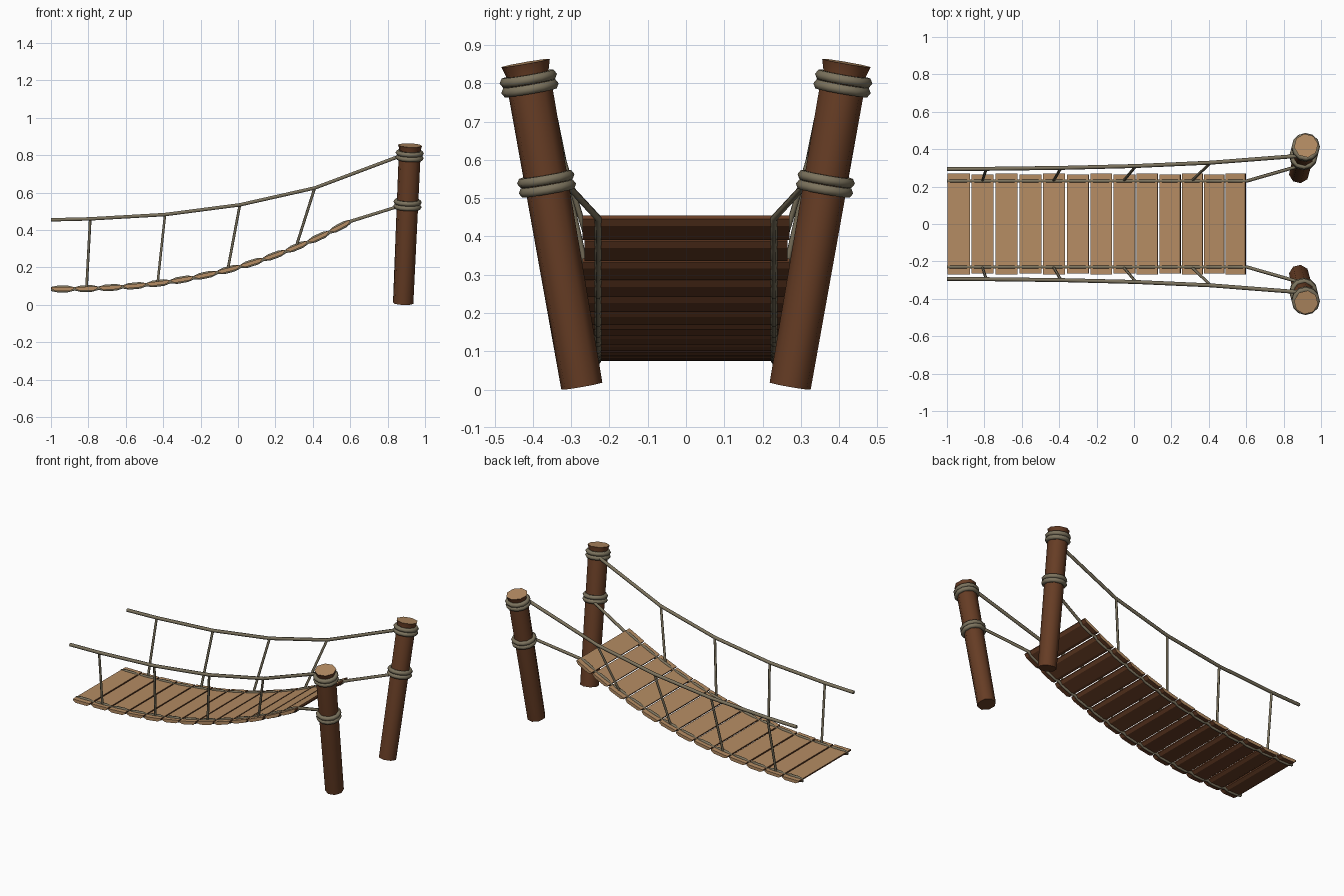
import bpy, bmesh, math
from mathutils import Vector, Matrix

if "Cube" in bpy.data.objects:
    bpy.data.objects.remove(bpy.data.objects["Cube"])


def material(name, rgb):
    m = bpy.data.materials.new(name)
    m.diffuse_color = (*rgb, 1)
    m.use_nodes = True
    m.node_tree.nodes["Principled BSDF"].inputs["Base Color"].default_value = m.diffuse_color
    return m


BARK = material("brown bark", (0.133, 0.046, 0.018))
WOOD = material("tan cut wood", (0.46, 0.262, 0.125))
ROPE = material("grey rope", (0.20, 0.17, 0.11))


def add_mesh(name, bm, mats, smooth=None):
    bmesh.ops.recalc_face_normals(bm, faces=bm.faces)
    me = bpy.data.meshes.new(name)
    bm.to_mesh(me)
    bm.free()
    for m in mats:
        me.materials.append(m)
    ob = bpy.data.objects.new(name, me)
    bpy.context.collection.objects.link(ob)
    if smooth:
        select(ob)
        bpy.ops.object.shade_smooth_by_angle(angle=math.radians(smooth))
    return ob


def select(ob):
    bpy.ops.object.select_all(action='DESELECT')
    ob.select_set(True)
    bpy.context.view_layer.objects.active = ob


def rope(name, paths, radius):
    """Tube along each path, turned into a mesh."""
    cu = bpy.data.curves.new(name, 'CURVE')
    cu.dimensions = '3D'
    cu.bevel_depth = radius
    cu.bevel_resolution = 1
    cu.use_fill_caps = True
    for path in paths:
        sp = cu.splines.new('POLY')
        sp.points.add(len(path) - 1)
        for p, co in zip(sp.points, path):
            p.co = (*co, 1)
    cu.materials.append(ROPE)
    ob = bpy.data.objects.new(name, cu)
    bpy.context.collection.objects.link(ob)
    select(ob)
    bpy.ops.object.convert(target='MESH')
    bpy.ops.object.shade_smooth_by_angle(angle=math.radians(65))


def lathe(bm, profile, matrix, sides, closed=False):
    """Revolve (radius, height) points around the matrix z axis."""
    rings = []
    for r, h in profile:
        rings.append([bm.verts.new(matrix @ Vector((
            r * math.cos(math.tau * (i + .5) / sides),
            r * math.sin(math.tau * (i + .5) / sides), h))) for i in range(sides)])
    pairs = list(zip(rings, rings[1:]))
    if closed:
        pairs.append((rings[-1], rings[0]))
    for a, b in pairs:
        for i in range(sides):
            j = (i + 1) % sides
            bm.faces.new((a[i], a[j], b[j], b[i]))
    if not closed:
        bm.faces.new(rings[0])
        bm.faces.new(rings[-1]).material_index = 1


# Sagging deck line, with planks spaced evenly along it
def deck_z(x):
    return 0.085 + 0.117 * max(x + 1, 0) ** 2.4


def slope(x):
    return math.atan(0.281 * max(x + 1, 0) ** 1.4)


centres, x, step = [], -0.937, 0.0005
for n in range(13):
    centres.append(x)
    run = 0
    while run < 0.128:
        run += step
        x += step * math.cos(slope(x))


def on_deck(x, along, y, up):
    a = slope(x)
    return Vector((x + along * math.cos(a) - up * math.sin(a), y,
                   deck_z(x) + along * math.sin(a) + up * math.cos(a)))


# Planks: flat cut top and ends, bark sides and underside
bm = bmesh.new()
section = [(-.059, .010), (.059, .010), (.059, .001), (.04, -.010), (-.04, -.010), (-.059, .001)]
for n, cx in enumerate(centres):
    w = 0.27 if n % 2 == 0 else 0.265
    a = [bm.verts.new(on_deck(cx, u, -w, v)) for u, v in section]
    b = [bm.verts.new(on_deck(cx, u, w, v)) for u, v in section]
    for end in (a, b):
        bm.faces.new(end).material_index = 1
    for i in range(6):
        j = (i + 1) % 6
        bm.faces.new((a[i], a[j], b[j], b[i])).material_index = 1 if i == 0 else 0
add_mesh("deck_planks", bm, [BARK, WOOD])

for s, side in ((-1, "front"), (1, "back")):
    # Leaning post with a flared top
    base = Vector((0.883, s * 0.272, 0.009))
    top = Vector((0.92, s * 0.419, 0.853))
    axis = top - base
    length = axis.length
    lean = Matrix.Translation(base) @ axis.to_track_quat('Z', 'Y').to_matrix().to_4x4()
    bm = bmesh.new()
    lathe(bm, [(.055, 0), (.059, length - .08), (.053, length - .04), (.065, length)], lean, 8)
    add_mesh(side + "_post", bm, [BARK, WOOD], 50)

    # Rope coils around the post
    bm = bmesh.new()
    for z in (0.525, 0.55, 0.787, 0.812):
        h = (z - base.z) / axis.z * length
        ring = [(.062 + .014 * math.cos(math.tau * k / 6),
                 h + .014 * math.sin(math.tau * k / 6)) for k in range(6)]
        lathe(bm, ring, lean, 12, closed=True)
    add_mesh(side + "_post_coils", bm, [ROPE], 65)

    # Handrail rope
    rail = [(-1, .293, .455), (-.79, .295, .46), (-.39, .30, .483),
            (.01, .31, .535), (.41, .328, .625), (.89, .365, .805)]
    rail = [(px, s * py, pz) for px, py, pz in rail]
    rope(side + "_handrail_rope", [rail], 0.0105)

    # Two deck ropes, above and below the planks, pinched together in the gaps
    paths = []
    for up in (0.010, -0.010):
        path = [on_deck(-0.999, 0, s * 0.23, up * 0.3)]
        for cx in centres:
            path += [on_deck(cx, -.028, s * 0.23, up), on_deck(cx, .028, s * 0.23, up),
                     on_deck(cx, .064, s * 0.23, up * 0.1)]
        path.append((0.90, s * 0.315, 0.54))
        paths.append(path)
    rope(side + "_deck_ropes", paths, 0.009)

    # Hanger ropes between handrail and deck
    feet = (-.81, -.43, -.055, .31)
    rope(side + "_hanger_ropes",
         [[rail[i + 1], on_deck(fx, 0, s * 0.232, 0)] for i, fx in enumerate(feet)], 0.0075)
